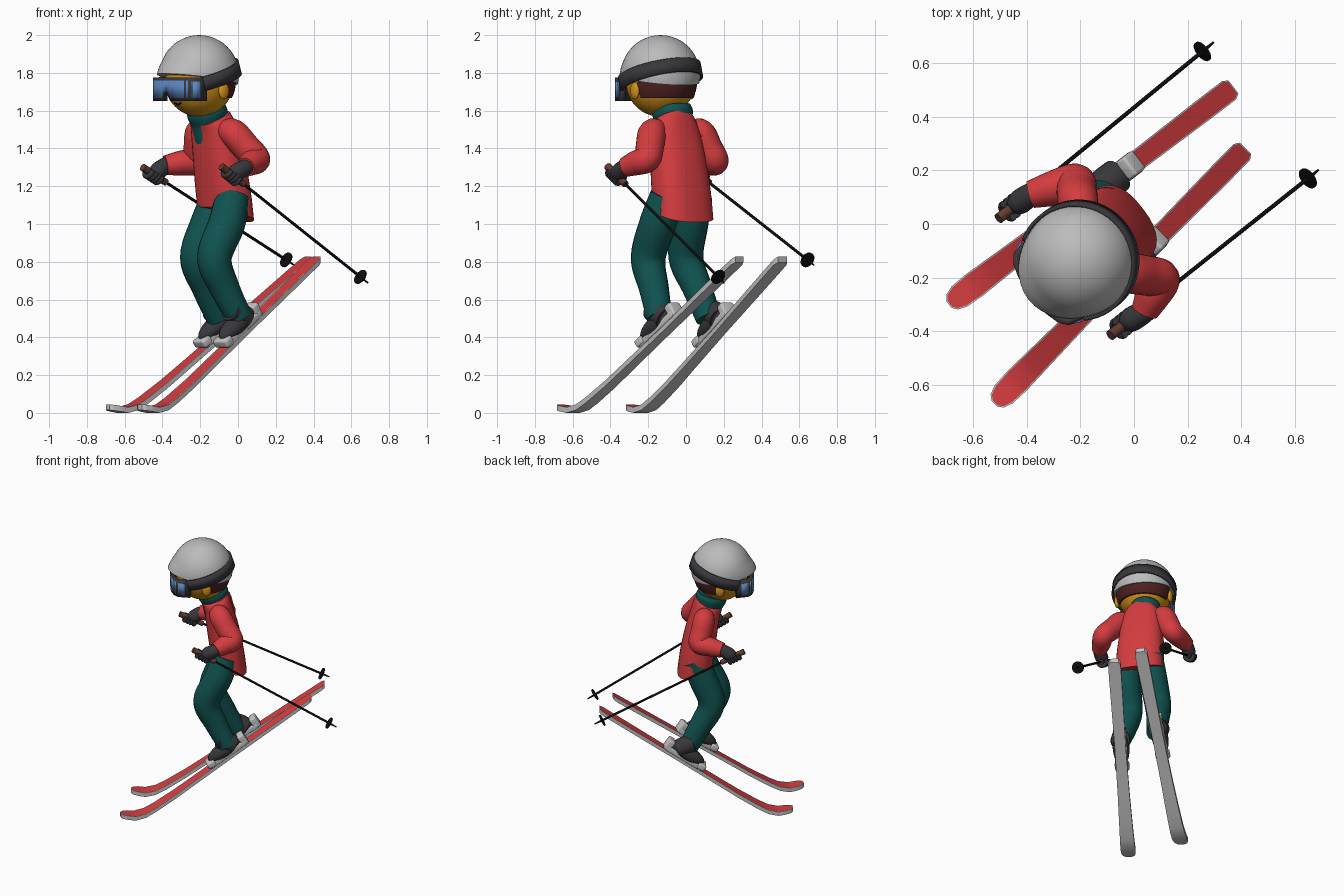
import bpy, bmesh
from math import radians, sin, cos, pi, atan
from mathutils import Vector as V, Matrix as M

if "Cube" in bpy.data.objects:
    bpy.data.objects.remove(bpy.data.objects["Cube"])


def material(name, r, g, b):
    m = bpy.data.materials.new(name)
    m.use_nodes = True
    m.diffuse_color = (r, g, b, 1)
    bsdf = next(n for n in m.node_tree.nodes if n.type == 'BSDF_PRINCIPLED')
    bsdf.inputs["Base Color"].default_value = (r, g, b, 1)
    bsdf.inputs["Roughness"].default_value = 0.7
    return m


RED = material("jacket red", .66, .045, .05)
TEAL = material("dark teal", .005, .085, .08)
GREY = material("helmet grey", .5, .5, .5)
PALE = material("pale grey", .55, .55, .55)
CHARCOAL = material("charcoal", .04, .04, .046)
BLACK = material("black", .004, .004, .004)
BLUE = material("lens blue", .11, .24, .52)
SKIN = material("golden skin", .65, .29, .01)
HAIR = material("hair brown", .075, .015, .014)
BROWN = material("grip brown", .13, .047, .032)


def finish(name, bm, mats, matrix=M(), angle=40):
    bmesh.ops.recalc_face_normals(bm, faces=bm.faces)
    bm.transform(matrix)
    me = bpy.data.meshes.new(name)
    bm.to_mesh(me)
    bm.free()
    for m in mats if isinstance(mats, list) else [mats]:
        me.materials.append(m)
    me.shade_smooth()
    me.set_sharp_from_angle(angle=radians(angle))
    ob = bpy.data.objects.new(name, me)
    bpy.context.collection.objects.link(ob)
    return ob


def loft(rings):
    bm = bmesh.new()
    loops = [[bm.verts.new(p) for p in ring] for ring in rings]
    n = len(loops[0])
    for a, b in zip(loops, loops[1:]):
        for i in range(n):
            bm.faces.new((a[i], a[(i + 1) % n], b[(i + 1) % n], b[i]))
    bm.faces.new(loops[0])
    bm.faces.new(loops[-1])
    return bm


def spline(rows, steps=6):
    """Catmull-Rom samples through rows of any width."""
    rows = [V(r) for r in rows]
    p = [rows[0] * 2 - rows[1]] + rows + [rows[-1] * 2 - rows[-2]]
    out = []
    for a, b, c, d in zip(p, p[1:], p[2:], p[3:]):
        for k in range(steps):
            t = k / steps
            out.append((b * 2 + (c - a) * t + (a * 2 - b * 5 + c * 4 - d) * t ** 2
                        + (b * 3 - a - c * 3 + d) * t ** 3) / 2)
    return out + [rows[-1]]


def tube(name, rows, mat, matrix=M(), n=20, smooth=True):
    """Round limb through (x, y, z, radius) rows."""
    rows = spline(rows) if smooth else [V(r) for r in rows]
    pts = [r.to_3d() for r in rows]
    ref = (pts[len(pts) // 2] - pts[0]).cross(pts[-1] - pts[0])
    if ref.length < 1e-5:
        ref = (pts[-1] - pts[0]).orthogonal()
    rings = []
    for i, r in enumerate(rows):
        t = (pts[min(i + 1, len(pts) - 1)] - pts[max(i - 1, 0)]).normalized()
        u = (ref - t * ref.dot(t)).normalized()
        w = t.cross(u)
        rings.append([pts[i] + (u * cos(2 * pi * k / n) + w * sin(2 * pi * k / n)) * r[3]
                      for k in range(n)])
    return finish(name, loft(rings), mat, matrix)


def ball(center, radii):
    bm = bmesh.new()
    bmesh.ops.create_uvsphere(bm, u_segments=40, v_segments=24, radius=1)
    bm.transform(M.Translation(center) @ M.Diagonal((*radii, 1)))
    return bm


def cut(bm, co, no, fill=True):
    """Keep the part on the side the normal points to."""
    geom = bm.verts[:] + bm.edges[:] + bm.faces[:]
    bmesh.ops.bisect_plane(bm, geom=geom, plane_co=co, plane_no=no, clear_inner=True)
    if fill:
        bmesh.ops.holes_fill(bm, edges=[e for e in bm.edges if e.is_boundary])


def block(name, center, size, mat, matrix, bevel):
    bm = bmesh.new()
    bmesh.ops.create_cube(bm, size=1)
    bm.transform(M.Translation(center) @ M.Diagonal((*size, 1)))
    bmesh.ops.bevel(bm, geom=bm.edges[:], offset=bevel, segments=4, profile=.5, affect='EDGES')
    return finish(name, bm, mat, matrix)


def strip(name, path, low, high, thick, mat, matrix):
    """Upright band along a flat path; low may depend on x."""
    bm = bmesh.new()
    cols = [(bm.verts.new((x, y, low(x))), bm.verts.new((x, y, high))) for x, y in path]
    for a, b in zip(cols, cols[1:]):
        bm.faces.new((a[0], b[0], b[1], a[1]))
    ob = finish(name, bm, mat, matrix)
    mod = ob.modifiers.new("thickness", 'SOLIDIFY')
    mod.thickness, mod.offset = thick, 0
    return ob


YAW = M.Rotation(radians(-52.4), 4, 'Z')

# Skis, bindings and boots; local y runs from tip to tail
SLOPE = .687
PROFILE = [(0, .03), (.1, .015), (.17, .03), (.24, .067), (.38, .155), (1.335, .812)]
WIDTH = [(0, .03), (.015, .07), (.05, .095), (.12, .102), (.24, .095), (.5, .082),
         (.8, .076), (1.2, .086), (1.315, .086), (1.335, .06)]


def sample(table, s):
    for (a, va), (b, vb) in zip(table, table[1:]):
        if s <= b:
            return va + (vb - va) * (s - a) / (b - a)
    return table[-1][1]


def ski(side, tip, angle):
    frame = M.Translation((*tip, 0)) @ M.Rotation(radians(angle), 4, 'Z')
    stations = sorted({s for s, _ in PROFILE + WIDTH} | {.03, .075, .2, .3})
    rings = []
    for s in stations:
        w, z = sample(WIDTH, s) / 2, sample(PROFILE, s)
        rings.append([(-w, s, z - .015), (w, s, z - .015), (w, s, z + .015), (-w, s, z + .015)])
    bm = loft(rings)
    bmesh.ops.recalc_face_normals(bm, faces=bm.faces)
    top = [f for f in bm.faces if f.normal.z > .5]
    bmesh.ops.inset_region(bm, faces=top, thickness=.005)
    for f in top:
        f.material_index = 1
    finish(side + "_ski", bm, [PALE, RED], frame, 30)

    foot = frame @ M.Translation((0, .77, sample(PROFILE, .77))) @ M.Rotation(atan(SLOPE), 4, 'X')
    block(side + "_binding_plate", (0, -.005, .028), (.088, .3, .036), PALE, foot, .008)
    block(side + "_toe_binding", (0, -.14, .04), (.1, .06, .045), PALE, foot, .012)
    block(side + "_heel_binding", (0, .135, .05), (.085, .05, .08), PALE, foot, .012)
    finish(side + "_boot_foot", ball((0, -.01, .06), (.058, .135, .052)), CHARCOAL, foot)
    tube(side + "_boot_cuff", [(0, .06, .05, .065), (0, .035, .1, .066), (0, 0, .15, .06)],
         CHARCOAL, foot)


ski("right", (-.69, -.30), -52.6)
ski("left", (-.52, -.67), -44.5)

# Trouser legs
tube("right_leg", [(-.1, .05, 1.15, .09), (-.155, .02, 1.0, .098), (-.215, 0, .82, .092),
                   (-.165, .06, .66, .079), (-.1, .12, .5, .068)], TEAL)
tube("left_leg", [(-.03, -.1, 1.15, .09), (-.06, -.15, 1.0, .098), (-.125, -.2, .82, .092),
                  (-.07, -.17, .66, .079), (.01, -.14, .5, .068)], TEAL)

# Jacket body: height, y offset, half width, half depth, ring tilt
SECTIONS = [(1.05, 0, .166, .122, -.33), (1.2, -.02, .163, .122, -.3), (1.35, -.045, .152, .115, -.2),
            (1.47, -.07, .142, .102, -.05), (1.54, -.09, .122, .096, .2), (1.56, -.1, .1, .09, .45)]
rings = []
for z, off, hw, hd, tilt in spline(SECTIONS, 4):
    ring = []
    for k in range(32):
        c, s = cos(k * pi / 16), sin(k * pi / 16)
        x = hw * abs(c) ** .8 * (1 if c > 0 else -1)
        y = hd * abs(s) ** .8 * (1 if s > 0 else -1)
        ring.append((x, off + y, z + tilt * y))
    rings.append(ring)
finish("jacket_body", loft(rings), RED, M.Translation((-.065, -.015, 0)) @ YAW)
tube("turtleneck", [(-.135, -.05, 1.44, .092), (-.15, -.06, 1.53, .096), (-.162, -.07, 1.585, .108),
                    (-.168, -.075, 1.62, .1)], TEAL, n=28)


# Arms, gloves and poles
def arm_and_pole(side, shoulder, elbow, wrist, top, basket):
    sh, el, wr, top, basket = map(V, (shoulder, elbow, wrist, top, basket))
    neck = sh.lerp(V((-.14, -.05, 1.49)), .45)
    tube(side + "_sleeve", [(*neck, .05), (*sh, .074), (*sh.lerp(el, .55), .075), (*el, .071),
                            (*el.lerp(wr, .5), .066), (*wr, .052)], RED)
    d = (basket - top).normalized()
    grip = top + d * .085
    palm = wr.lerp(grip, .65)
    tube(side + "_glove", [(*wr.lerp(el, .1), .04), (*wr, .043), (*palm, .046),
                           (*grip, .034), (*grip.lerp(wr, -.25), .012)], CHARCOAL)
    tube(side + "_pole_grip", [(*top, .02), (*(top + d * .18), .018)], BROWN, smooth=False)
    tube(side + "_pole_shaft", [(*grip, .008), (*basket, .008), (*(basket + d * .06), .004)],
         BLACK, n=10, smooth=False)
    tube(side + "_pole_basket", [(*(basket - d * .009), .012), (*(basket - d * .004), .042),
                                 (*(basket + d * .004), .042), (*(basket + d * .009), .012)],
         BLACK, smooth=False)
    # fingers curl round the grip
    frame = M.Translation(grip) @ d.to_track_quat('Z', 'Y').to_matrix().to_4x4()
    aim = frame.inverted().to_3x3() @ (grip - wr)
    start = V((1, 0)).angle_signed(aim.to_2d())
    for i in range(4):
        z = (i - 1.5) * .024
        arc = [(.031 * cos(-start + a * .45), .031 * sin(-start + a * .45), z, .0135)
               for a in range(-4, 5)]
        tube(side + "_finger_%d" % (i + 1), arc, CHARCOAL, frame, n=10, smooth=False)


arm_and_pole("right", (-.205, .075, 1.485), (-.22, .155, 1.335), (-.385, .11, 1.31),
             (-.505, .02, 1.30), (.255, .643, .81))
arm_and_pole("left", (-.03, -.175, 1.485), (.1, -.205, 1.345), (.04, -.325, 1.30),
             (-.088, -.415, 1.305), (.648, .17, .72))

# Head; local -y is the face direction
HEAD = M.Translation((-.205, -.135, 0)) @ YAW
finish("head", ball((0, 0, 1.755), (.186, .182, .187)), SKIN, HEAD)
finish("nose", ball((0, -.182, 1.69), (.024, .03, .022)), SKIN, HEAD)
for side, sx in (("left", 1), ("right", -1)):
    finish(side + "_ear", ball((sx * .187, .02, 1.705), (.018, .032, .045)), SKIN, HEAD)
tube("mouth", [(-.03, -.143, 1.642, .003), (0, -.141, 1.632, .006), (.03, -.143, 1.642, .003)],
     BLACK, HEAD, n=8)

hair = ball((0, 0, 1.755), (.194, .194, .194))
cut(hair, (0, 0, 1.668), (0, 0, 1))
cut(hair, (0, .045, 1.7), (0, 1, 0))
finish("hair", hair, HAIR, HEAD)

# Helmet dome with a flared front brim
helmet = ball((0, 0, 1.79), (.21, .21, .21))
cut(helmet, (0, 0, 1.765), (0, .15, 1), False)
for v in helmet.verts:
    d = v.co.z + .15 * v.co.y - 1.765
    if d < .08 and v.co.y < 0:
        v.co.y *= 1 + .14 * (1 - d / .08) * (-v.co.y / .21)
bmesh.ops.holes_fill(helmet, edges=[e for e in helmet.edges if e.is_boundary])
finish("helmet", helmet, GREY, HEAD)

# Goggles with nose notch, lens plate and rising strap
half = [(0, -.212), (.02, -.212), (.035, -.211), (.085, -.206), (.13, -.193), (.158, -.172)]
front = [(-x, y) for x, y in half[:0:-1]] + half
frame_path = [(-.176, -.09)] + front + [(.176, -.09)]
lens_path = [(x * 1.0, y - .008) for x, y in front[1:-1]]
lens_path = [(-.15, -.188)] + lens_path + [(.15, -.188)]


def notch(base, rise):
    return lambda x: base + (rise if abs(x) < .03 else 0)


strip("goggle_frame", frame_path, notch(1.65, .032), 1.775, .024, CHARCOAL, HEAD)
strip("goggle_lens", lens_path, notch(1.668, .034), 1.76, .009, BLUE, HEAD)
for side, sx in (("left", 1), ("right", -1)):
    strip(side + "_lens_corner", [(sx * .163, -.178), (sx * .184, -.13)], lambda x: 1.668, 1.755,
          .009, BLUE, HEAD)
arc = [(.216 * cos(radians(a)), .216 * sin(radians(a))) for a in range(-32, 213, 4)]
strip("goggle_strap", arc, lambda x: -.038, .038, .014, CHARCOAL,
      HEAD @ M.Translation((0, 0, 1.777)) @ M.Rotation(radians(18), 4, 'X'))
